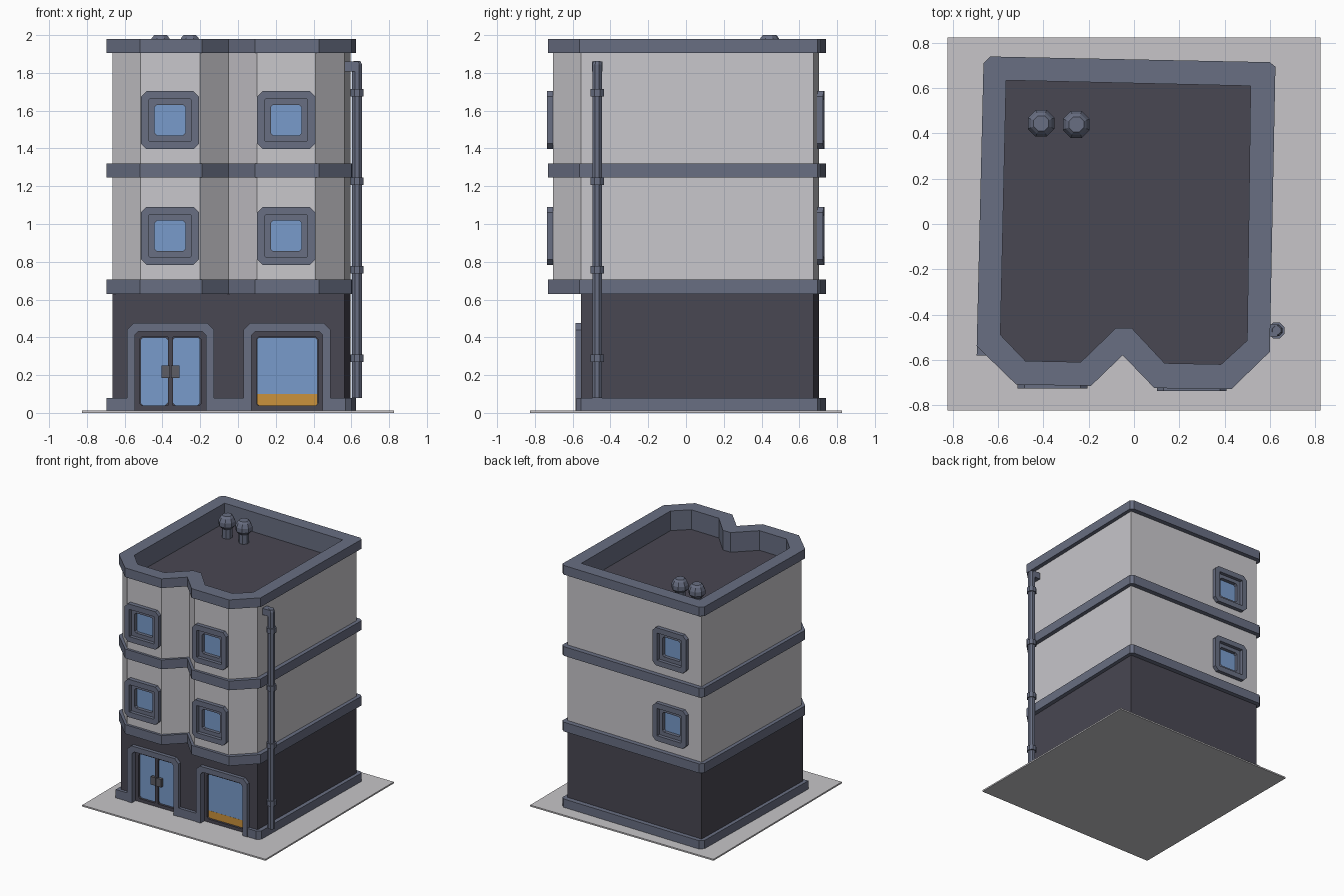
import bpy, bmesh, math
from mathutils import Matrix

if "Cube" in bpy.data.objects:
    bpy.data.objects.remove(bpy.data.objects["Cube"], do_unlink=True)


def material(name, rgb):
    m = bpy.data.materials.new(name)
    m.use_nodes = True
    m.diffuse_color = (*rgb, 1)
    m.node_tree.nodes["Principled BSDF"].inputs["Base Color"].default_value = (*rgb, 1)
    return m


WALL = material("pale plaster", (0.58, 0.57, 0.60))
PAVE = material("pavement grey", (0.57, 0.56, 0.58))
TRIM = material("slate trim", (0.14, 0.158, 0.225))
DARK = material("charcoal", (0.066, 0.063, 0.085))
GLASS = material("blue glass", (0.19, 0.33, 0.60))
ORANGE = material("orange", (0.60, 0.29, 0.045))
METAL = material("handle grey", (0.11, 0.11, 0.13))


def finish(name, bm, mat, place=Matrix()):
    bmesh.ops.remove_doubles(bm, verts=bm.verts, dist=1e-5)
    bmesh.ops.recalc_face_normals(bm, faces=bm.faces)
    me = bpy.data.meshes.new(name)
    bm.to_mesh(me)
    bm.free()
    ob = bpy.data.objects.new(name, me)
    bpy.context.collection.objects.link(ob)
    ob.matrix_world = place
    if mat:
        me.materials.append(mat)
    return ob


def prism(name, outline, z0, z1, mat):
    bm = bmesh.new()
    low = [bm.verts.new((x, y, z0)) for x, y in outline]
    top = [bm.verts.new((x, y, z1)) for x, y in outline]
    bm.faces.new(low)
    bm.faces.new(top)
    for i in range(len(low)):
        bm.faces.new((low[i - 1], low[i], top[i], top[i - 1]))
    return finish(name, bm, mat)


def box(name, x, y, z, mat, place=Matrix()):
    bm = bmesh.new()
    bmesh.ops.create_cube(bm, size=1)
    for v in bm.verts:
        v.co = [r[0] if c < 0 else r[1] for c, r in zip(v.co, (x, y, z))]
    return finish(name, bm, mat, place)


def loop(x, z, top, bottom):
    """Rectangle in the xz plane with chamfered corners."""
    (x0, x1), (z0, z1), t, b = x, z, top, bottom
    return [(x0 + b, z0), (x1 - b, z0), (x1, z0 + b), (x1, z1 - t),
            (x1 - t, z1), (x0 + t, z1), (x0, z1 - t), (x0, z0 + b)]


def plate(name, outer, y, mat, place=Matrix(), inner=None):
    """Plate facing -y; with an inner loop it becomes a frame."""
    bm = bmesh.new()
    rings = [[[bm.verts.new((px, d, pz)) for px, pz in pts] for d in y]
             for pts in (outer, inner) if pts]
    bmesh.ops.remove_doubles
    n = len(outer)
    for front, back in rings:
        for i in range(n):
            bm.faces.new((front[i - 1], front[i], back[i], back[i - 1]))
    for s in (0, 1):
        if inner:
            a, b = rings[0][s], rings[1][s]
            for i in range(n):
                bm.faces.new((a[i - 1], a[i], b[i], b[i - 1]))
        else:
            bm.faces.new(rings[0][s])
    return finish(name, bm, mat, place)


def lathe(name, profile, x, y, mat, sides=8):
    bm = bmesh.new()
    rings = [[bm.verts.new((x + r * math.cos((i + .5) * math.tau / sides),
                            y + r * math.sin((i + .5) * math.tau / sides), z))
              for i in range(sides)] for r, z in profile]
    bm.faces.new(rings[0])
    bm.faces.new(rings[-1])
    for a, b in zip(rings, rings[1:]):
        for i in range(sides):
            bm.faces.new((a[i - 1], a[i], b[i], b[i - 1]))
    return finish(name, bm, mat)


def cut(target, cutter):
    mod = target.modifiers.new("cut", 'BOOLEAN')
    mod.operation, mod.solver, mod.object = 'DIFFERENCE', 'EXACT', cutter
    bpy.context.view_layer.objects.active = target
    bpy.ops.object.modifier_apply(modifier=mod.name)


# Plan outlines
BAY = [(.565, -.555), (.595, .675), (-.635, .705), (-.665, -.535), (-.515, -.69),
       (-.2, -.695), (-.05, -.555), (.1, -.705), (.41, -.705)]
BAND = [(.60, -.565), (.625, .695), (.60, .715), (-.635, .74), (-.665, .71), (-.695, -.54),
        (-.52, -.71), (-.19, -.715), (-.05, -.58), (.09, -.725), (.43, -.73)]
ROOF = [(.5, -.515), (.515, .61), (-.565, .635), (-.59, -.49), (-.48, -.605),
        (-.235, -.61), (-.08, -.46), (-.01, -.46), (.135, -.615), (.385, -.62)]
SHOP = [(.565, -.555), (.595, .675), (-.635, .705), (-.665, -.555)]
BASE = [(.57, -.58), (.60, -.555)] + BAND[1:5] + [(-.695, -.58)]

# Pavement, storeys and bands
box("pavement", (-.825, .825), (-.825, .825), (0, .012), PAVE)
shop = prism("ground_floor", SHOP, .01, .66, DARK)
base = prism("base_trim", BASE, .01, .08, TRIM)
walls = prism("upper_walls", BAY, .66, 1.91, WALL)
prism("lower_band", BAND, .63, .705, TRIM)
prism("middle_band", BAND, 1.245, 1.32, TRIM)
parapet = prism("parapet", BAND, 1.905, 1.98, TRIM)

# Sunken roof
well = prism("roof_cutter", ROOF, 1.82, 2.1, None)
cut(walls, well)
cut(parapet, well)
bpy.data.objects.remove(well)
walls.data.materials.append(TRIM)
walls.data.materials.append(DARK)
for p in walls.data.polygons:
    if min(walls.data.vertices[i].co.z for i in p.vertices) > 1.8:
        p.material_index = 2 if p.normal.z > .9 and p.center.z < 1.85 else 1


# Upper windows, two storeys, front and back
def square(h, c):
    return loop((-h, h), (-h, h), c, c)


for side, x, y, turn in (("front_left", .255, -.705, 0), ("front_right", -.36, -.694, 0),
                         ("back", -.36, .698, math.pi - .024)):
    for storey, z in (("lower", .937), ("upper", 1.55)):
        place = Matrix.Translation((x, y, z)) @ Matrix.Rotation(turn, 4, 'Z')
        tag = f"{side}_{storey}_window"
        hole = box("window_cutter", (-.114, .114), (-.1, .05), (-.114, .114), None, place)
        bpy.context.view_layer.update()
        cut(walls, hole)
        bpy.data.objects.remove(hole)
        plate(tag + "_frame", square(.154, .03), (-.032, .02), TRIM, place, square(.111, .002))
        plate(tag + "_sash", square(.113, 0), (-.004, .045), TRIM, place, square(.081, .012))
        plate(tag + "_glass", square(.09, 0), (.024, .032), GLASS, place)

# Street openings: surround, recess, dark panel
for tag, x in (("door", -.358), ("shop_window", .26)):
    hole = box("opening_cutter", (x - .195, x + .195), (-.7, -.505), (-.1, .435), None)
    cut(shop, hole)
    cut(base, hole)
    bpy.data.objects.remove(hole)
    plate(tag + "_surround", loop((x - .23, x + .23), (.01, .475), .035, 0), (-.584, -.53), TRIM,
          inner=loop((x - .188, x + .188), (.01, .432), .02, 0))
    plate(tag + "_panel", loop((x - .192, x + .192), (.012, .434), 0, 0), (-.512, -.5), DARK)
    plate(tag + "_inner_frame", loop((x - .192, x + .192), (.012, .434), 0, 0), (-.535, -.51), DARK,
          inner=loop((x - .163, x + .163), (.038, .402), .012, .012))

# Door leaves with handles
for s, tag in ((-1, "right"), (1, "left")):
    a, b = sorted((-.358 + s * .013, -.358 + s * .158))
    plate(f"{tag}_door_glass", loop((a, b), (.04, .4), .012, .012), (-.52, -.512), GLASS)
    a, b = sorted((-.358 + s * .002, -.358 + s * .047))
    box(f"{tag}_door_handle", (a, b), (-.545, -.515), (.185, .25), METAL)
box("door_mullion", (-.371, -.345), (-.535, -.51), (.03, .41), DARK)

# Shop glass with coloured foot strip
plate("shop_glass", loop((.1, .42), (.1, .4), .012, 0), (-.52, -.512), GLASS)
plate("shop_foot_strip", loop((.1, .42), (.04, .1), 0, .008), (-.521, -.512), ORANGE)

# Drainpipe with collars and an elbow into the wall
lathe("drainpipe", [(.028, .08), (.028, 1.845), (.02, 1.862)], .63, -.47, TRIM)
for i in range(4):
    z = .29 + i * .468
    lathe(f"pipe_collar_{i + 1}", [(.038, z - .02), (.038, z + .02)], .63, -.47, TRIM)
box("pipe_elbow", (.55, .635), (-.497, -.443), (1.808, 1.86), TRIM)

# Roof vents
for i, (x, y) in enumerate(((-.41, .445), (-.255, .44))):
    lathe(f"roof_vent_{i + 1}", [(.04, 1.815), (.04, 1.895), (.064, 1.92), (.064, 1.955),
                                 (.05, 1.985), (.036, 2.0)], x, y, TRIM)
